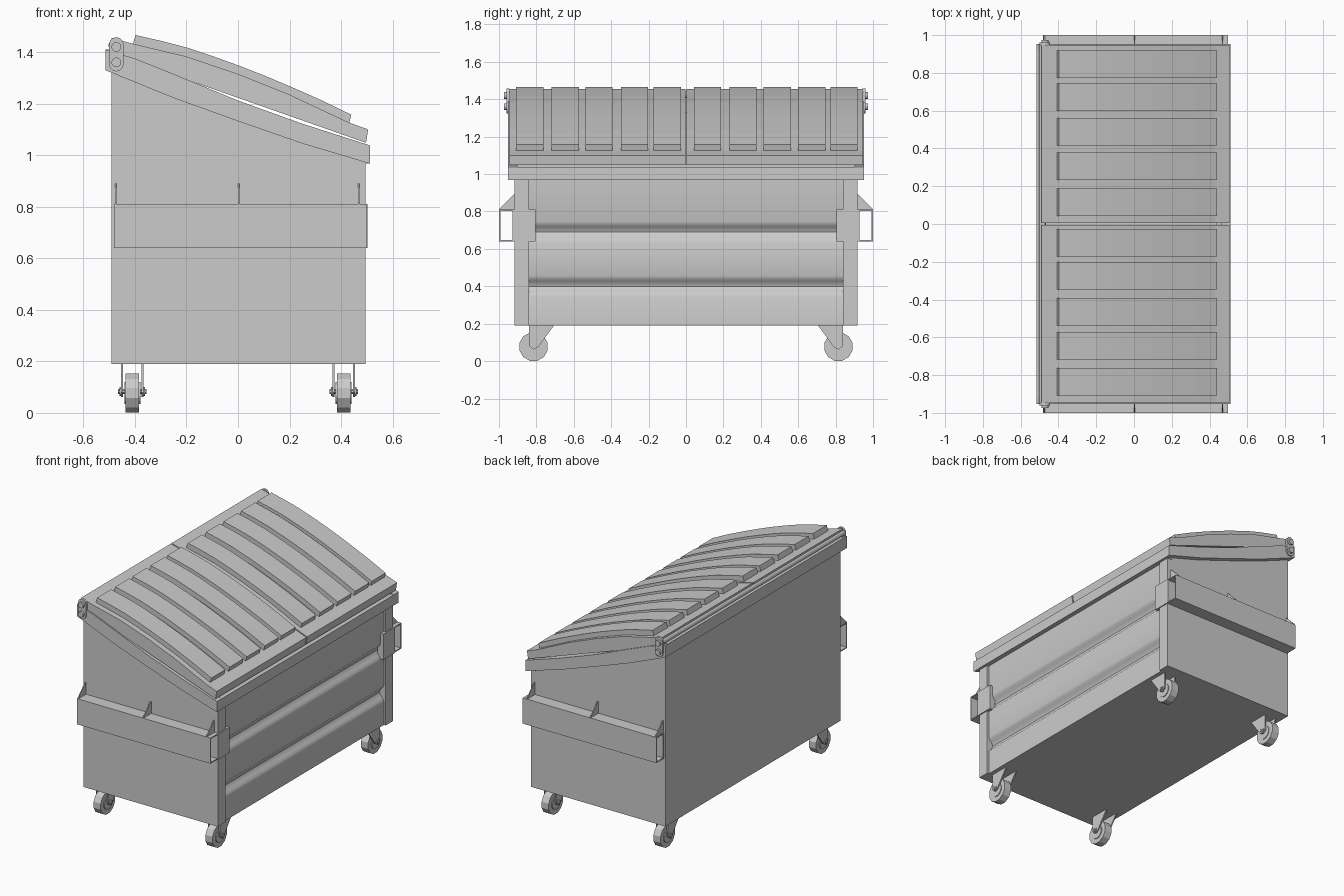
import bpy, bmesh, math

if "Cube" in bpy.data.objects:
    bpy.data.objects.remove(bpy.data.objects["Cube"])


def prism(name, pts, axis, a, b, mirror="", smooth=False):
    """Extrude a profile. axis 'y': pts are (x, z); axis 'x': pts are (y, z)."""
    bm = bmesh.new()
    place = (lambda u, v, t: (u, t, v)) if axis == "y" else (lambda u, v, t: (t, u, v))
    face = bm.faces.new([bm.verts.new(place(u, v, a)) for u, v in pts])
    ext = bmesh.ops.extrude_face_region(bm, geom=[face], use_keep_orig=True)
    step = (0, b - a, 0) if axis == "y" else (b - a, 0, 0)
    bmesh.ops.translate(bm, vec=step,
                        verts=[g for g in ext["geom"] if isinstance(g, bmesh.types.BMVert)])
    bmesh.ops.recalc_face_normals(bm, faces=bm.faces[:])
    me = bpy.data.meshes.new(name)
    bm.to_mesh(me)
    bm.free()
    ob = bpy.data.objects.new(name, me)
    bpy.context.collection.objects.link(ob)
    if mirror:
        mod = ob.modifiers.new("Mirror", "MIRROR")
        mod.use_axis = ("x" in mirror, "y" in mirror, False)
        mod.use_mirror_merge = False
    if smooth:
        bpy.ops.object.select_all(action="DESELECT")
        bpy.context.view_layer.objects.active = ob
        ob.select_set(True)
        bpy.ops.object.shade_smooth_by_angle(angle=math.radians(35))
    return ob


def box(name, x, y, z, mirror=""):
    return prism(name, [(x[0], z[0]), (x[1], z[0]), (x[1], z[1]), (x[0], z[1])],
                 "y", y[0], y[1], mirror)


def circle(u, v, r, n):
    return [(u + r * math.cos(2 * math.pi * (i + .5) / n),
             v + r * math.sin(2 * math.pi * (i + .5) / n)) for i in range(n)]


# Bin walls and floor
prism("side_wall", [(-.49, .19), (.475, .19), (.475, 1.0), (.25, 1.08), (0, 1.17),
                    (-.25, 1.26), (-.49, 1.36)], "y", .9, .917, "y")
box("back_wall", (-.49, -.475), (-.917, .917), (.19, 1.37))
box("floor", (-.49, .475), (-.917, .917), (.19, .205))

# Front wall with two rounded grooves
front = [(.482, .19)]
for zc in (.4, .69):
    for i in range(9):
        front.append((.482 - .016 * (1 - math.cos(2 * math.pi * i / 8)), zc - .055 + .11 * i / 8))
front += [(.482, 1.0), (.435, 1.0), (.435, .19)]
prism("front_wall", front, "y", -.85, .85, smooth=True)
box("corner_post", (.435, .495), (.84, .917), (.19, 1.0), "y")

# Rim around the sloped opening
prism("side_rim", [(-.515, 1.33), (-.25, 1.222), (0, 1.132), (.25, 1.045), (.512, .967),
                   (.512, 1.038), (.25, 1.122), (0, 1.212), (-.25, 1.315), (-.4, 1.375),
                   (-.515, 1.41)], "y", .9, .952, "y")
box("front_rim", (.46, .512), (-.92, .92), (.968, 1.037))
box("back_rim", (-.515, -.465), (-.92, .92), (1.33, 1.41))

# Two domed lids with raised ribs
arc = [(-.49, 1.455), (-.41, 1.433), (-.2, 1.383), (0, 1.315), (.2, 1.235), (.43, 1.127)]
lid = arc + [(.505, 1.1), (.497, 1.048), (-.49, 1.395)]
prism("left_lid", lid, "y", -.945, -.004)
prism("right_lid", lid, "y", .004, .945)
rib = [(-.41, 1.425), (-.397, 1.466), (-.3, 1.444), (-.2, 1.418), (-.1, 1.385), (0, 1.349),
       (.1, 1.31), (.2, 1.268), (.32, 1.215), (.44, 1.157), (.43, 1.12), (0, 1.29)]
for i, yc in enumerate((-.835, -.645, -.465, -.275, -.1, .115, .305, .488, .672, .845)):
    prism(f"lid_rib_{i + 1}", rib, "y", yc - .073, yc + .073)

# Hinge plates, bolts and rod
plate = [(-.472 + .028 * math.cos(math.radians(t)), z + .028 * math.sin(math.radians(t)))
         for z, t0 in ((1.43, 0), (1.353, 180)) for t in range(t0, t0 + 181, 30)]
prism("hinge_plate", plate, "y", .945, .96, "y")
for z in (1.42, 1.36):
    prism("hinge_bolt", circle(-.472, z, .019, 12), "y", .955, .974, "y")
prism("hinge_rod", circle(-.485, 1.425, .018, 12), "y", -.95, .95)

# Open fork pockets with gussets and front plates
px = (-.482, .498)
box("pocket_outer", px, (.993, 1.0), (.64, .81), "y")
box("pocket_inner", px, (.915, .928), (.64, .81), "y")
box("pocket_top", px, (.917, 1.0), (.803, .81), "y")
box("pocket_bottom", px, (.917, 1.0), (.64, .647), "y")
box("pocket_front_plate", (.46, .502), (.805, .928), (.64, .81), "y")
for x in (-.475, .003, .468):
    prism("pocket_gusset", [(.915, .805), (.998, .805), (.998, .815), (.922, .89), (.915, .89)],
          "x", x - .003, x + .003, "y")

# Casters, mirrored to all four corners
cx, cy, cz = .41, .815, .077
prism("caster_wheel", circle(cy, cz, .078, 12), "x", cx - .026, cx + .026, "xy")
prism("caster_hub", circle(cy, cz, .045, 12), "x", cx - .031, cx + .031, "xy")
prism("caster_axle", circle(cy, cz + .006, .01, 8), "x", cx - .055, cx + .055, "xy")
for s in (-1, 1):
    x = cx + s * .04
    prism("caster_fork", [(.705, .192), (.84, .192), (.838, .08), (.815, .062), (.79, .075)],
          "x", x - .004, x + .004, "xy")
    prism("caster_nut", circle(cy, cz + .006, .018, 6), "x", x, x + s * .009, "xy")
